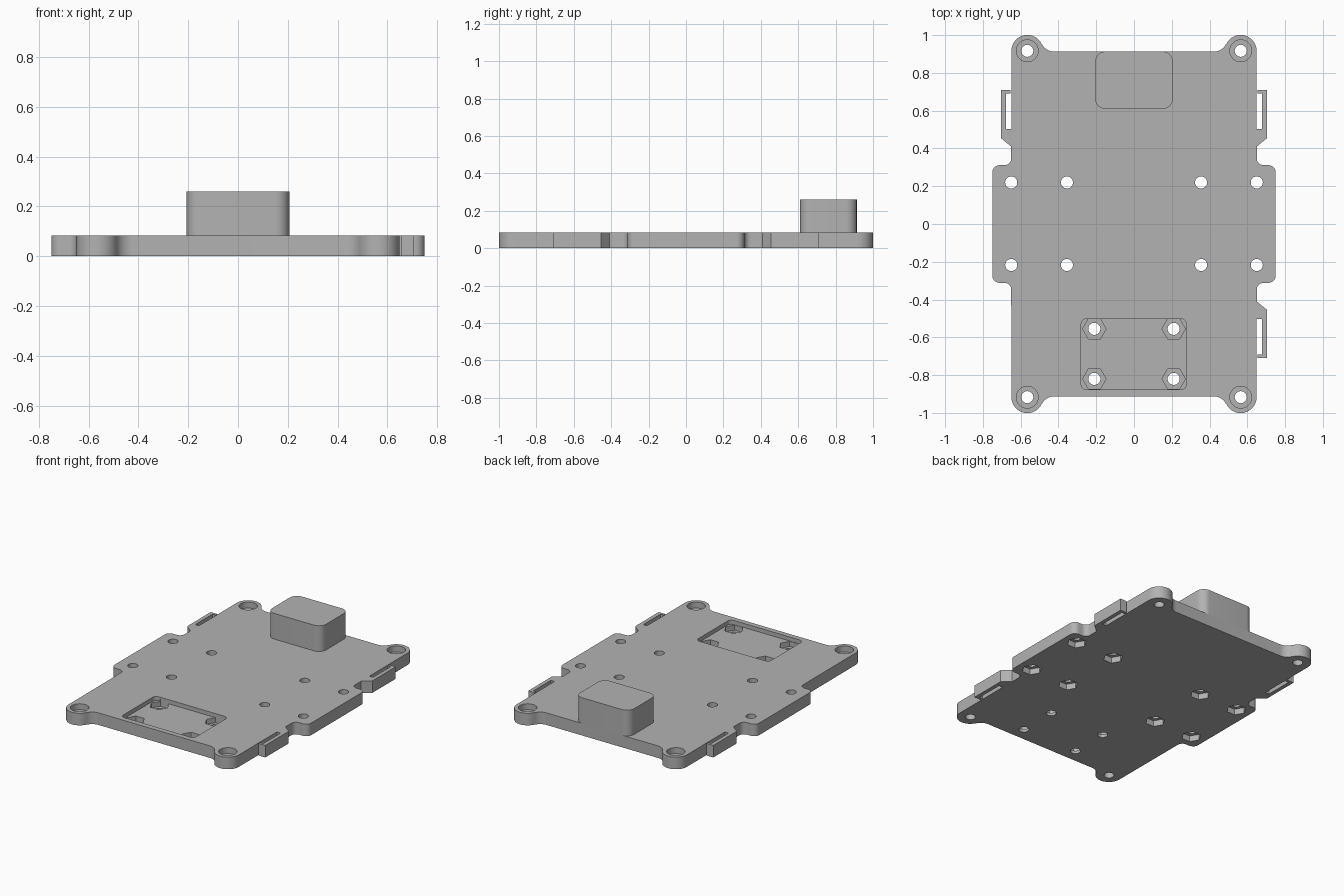
import bpy, bmesh
from math import cos, sin, radians

if "Cube" in bpy.data.objects:
    bpy.data.objects.remove(bpy.data.objects["Cube"], do_unlink=True)

THICK = 0.083
EAR = (0.565, 0.917)

grey = bpy.data.materials.new("light grey plastic")
grey.use_nodes = True
grey.diffuse_color = (0.45, 0.45, 0.45, 1)
grey.node_tree.nodes["Principled BSDF"].inputs["Base Color"].default_value = (0.45, 0.45, 0.45, 1)


def arc(cx, cy, r, a0, a1, n=10):
    angles = [radians(a0 + (a1 - a0) * i / n) for i in range(n + 1)]
    return [(cx + r * cos(a), cy + r * sin(a)) for a in angles]


def circle(cx, cy, r, n=32):
    return arc(cx, cy, r, 0, 360, n)[:-1]


def rounded_rect(x0, x1, y0, y1, r):
    return (arc(x1 - r, y1 - r, r, 0, 90) + arc(x0 + r, y1 - r, r, 90, 180)
            + arc(x0 + r, y0 + r, r, 180, 270) + arc(x1 - r, y0 + r, r, 270, 360))


def prisms(name, items):
    """One object made of upright prisms, each (outline, z0, z1)."""
    bm = bmesh.new()
    for outline, z0, z1 in items:
        face = bm.faces.new([bm.verts.new((x, y, z0)) for x, y in outline])
        out = bmesh.ops.extrude_face_region(bm, geom=[face])["geom"]
        for v in out:
            if isinstance(v, bmesh.types.BMVert):
                v.co.z = z1
    bmesh.ops.recalc_face_normals(bm, faces=bm.faces)
    mesh = bpy.data.meshes.new(name)
    bm.to_mesh(mesh)
    bm.free()
    mesh.materials.append(grey)
    obj = bpy.data.objects.new(name, mesh)
    bpy.context.collection.objects.link(obj)
    return obj


def activate(obj):
    bpy.ops.object.select_all(action='DESELECT')
    obj.select_set(True)
    bpy.context.view_layer.objects.active = obj


def smooth(obj):
    activate(obj)
    bpy.ops.object.shade_smooth_by_angle(angle=radians(30))


def cut(obj, name, items):
    cutter = prisms(name, items)
    cutter.hide_render = True
    mod = obj.modifiers.new(name, 'BOOLEAN')
    mod.operation = 'DIFFERENCE'
    mod.solver = 'EXACT'
    mod.object = cutter
    activate(obj)
    bpy.ops.object.modifier_apply(modifier=name)
    bpy.data.objects.remove(cutter, do_unlink=True)


# Plate outline: side tab, inner fillet, corner ear and ear fillet, mirrored twice
quarter = (arc(0.71, 0.272, 0.04, 0, 90) + arc(0.685, 0.347, 0.035, 270, 180)
           + arc(*EAR, 0.084, 0, 155, 20) + arc(0.424, 0.983, 0.07, -25, -90))
half = quarter + [(-x, y) for x, y in reversed(quarter)]
plate = prisms("base_plate", [(half + [(x, -y) for x, y in reversed(half)], 0, THICK)])

# Hole positions
ears = [(sx * EAR[0], sy * EAR[1]) for sx in (-1, 1) for sy in (-1, 1)]
mounts = [(sx * x, y) for sx in (-1, 1) for x in (0.355, 0.65) for y in (-0.217, 0.22)]
pocket_holes = [(sx * 0.21, y) for sx in (-1, 1) for y in (-0.555, -0.82)]

# Pocket, then ear counterbores and hexagonal nut recesses, then through holes
cut(plate, "pocket_cutter", [(rounded_rect(-0.28, 0.277, -0.877, -0.502, 0.03), 0.055, 0.2)])
cut(plate, "recess_cutter",
    [(circle(*p, 0.058), 0.042, 0.2) for p in ears]
    + [(circle(*p, 0.062, 6), -0.1, 0.04) for p in mounts]
    + [(circle(*p, 0.062, 6), 0.02, 0.07) for p in pocket_holes])
cut(plate, "hole_cutter", [(circle(*p, 0.032), -0.2, 0.3) for p in ears + mounts + pocket_holes])
smooth(plate)

# Raised block at the back edge
block = prisms("raised_block", [(rounded_rect(-0.206, 0.206, 0.61, 0.913, 0.055), THICK, 0.26)])
smooth(block)

# Side hooks with an open slot and a small barb at the tip
hook = [(0.64, 0.402), (0.65, 0.41), (0.705, 0.455), (0.705, 0.71), (0.655, 0.71),
        (0.655, 0.692), (0.678, 0.692), (0.678, 0.503), (0.64, 0.503)]
for name, sx, sy in (("back_left_hook", 1, 1), ("front_left_hook", 1, -1), ("back_right_hook", -1, 1)):
    prisms(name, [([(sx * x, sy * y) for x, y in hook], 0, THICK)])
